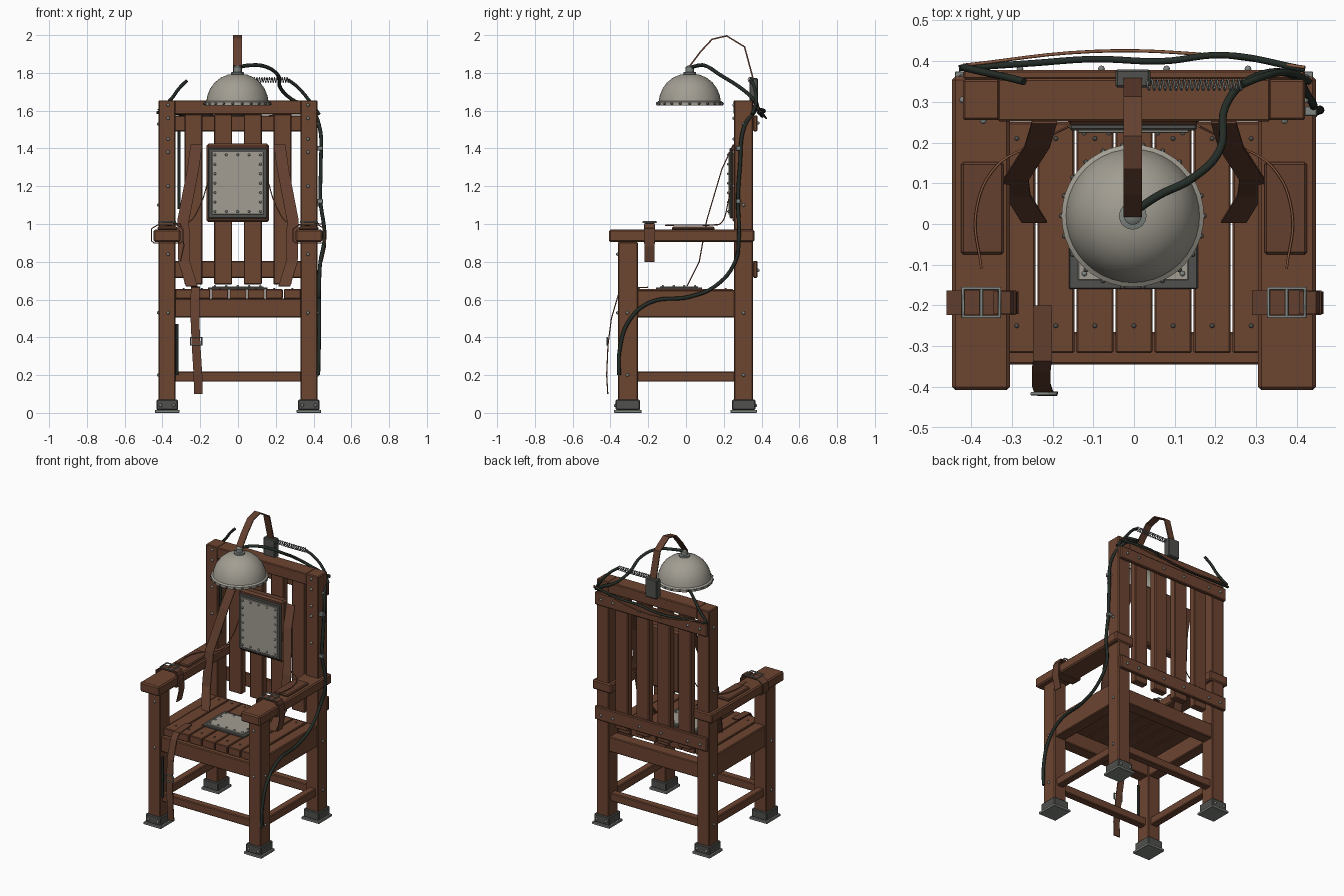
import bpy, bmesh, math
from mathutils import Vector, Matrix

old = bpy.data.objects.get("Cube")
if old:
    bpy.data.objects.remove(old)


def material(name, r, g, b):
    m = bpy.data.materials.new(name)
    m.use_nodes = True
    m.diffuse_color = (r, g, b, 1)
    m.node_tree.nodes["Principled BSDF"].inputs["Base Color"].default_value = (r, g, b, 1)
    return m


WOOD = material("brown wood", 0.15, 0.058, 0.03)
LEATHER = material("brown leather", 0.125, 0.05, 0.028)
PALE = material("pale metal", 0.36, 0.34, 0.29)
STEEL = material("steel", 0.22, 0.24, 0.22)
IRON = material("dark iron", 0.08, 0.08, 0.075)
RUBBER = material("dark rubber", 0.018, 0.026, 0.02)
COPPER = material("copper wire", 0.25, 0.1, 0.05)


def mesh_object(name, bm, mat, smooth=False):
    me = bpy.data.meshes.new(name)
    bmesh.ops.recalc_face_normals(bm, faces=bm.faces)
    bm.to_mesh(me)
    bm.free()
    me.materials.append(mat)
    ob = bpy.data.objects.new(name, me)
    bpy.context.collection.objects.link(ob)
    if smooth:
        for p in me.polygons:
            p.use_smooth = True
    return ob


def box(name, x, y, z, mat=WOOD, bevel=0.005):
    """Box spanning the (low, high) pairs x, y and z."""
    bm = bmesh.new()
    bmesh.ops.create_cube(bm, size=1)
    for v in bm.verts:
        v.co = [sum(r) / 2 + c * (r[1] - r[0]) for r, c in zip((x, y, z), v.co)]
    ob = mesh_object(name, bm, mat)
    if bevel:
        mod = ob.modifiers.new("Bevel", "BEVEL")
        mod.width = bevel
        mod.segments = 1
    return ob


def cord(name, pts, radius, mat, closed=False, smooth=True):
    """Round cord through points."""
    cu = bpy.data.curves.new(name, "CURVE")
    cu.dimensions = "3D"
    cu.bevel_depth = radius
    cu.bevel_resolution = 2
    cu.resolution_u = 6
    cu.use_fill_caps = True
    sp = cu.splines.new("BEZIER")
    sp.bezier_points.add(len(pts) - 1)
    for bp, p in zip(sp.bezier_points, pts):
        bp.co = p
        bp.handle_left_type = bp.handle_right_type = "AUTO" if smooth else "VECTOR"
    sp.use_cyclic_u = closed
    cu.materials.append(mat)
    ob = bpy.data.objects.new(name, cu)
    bpy.context.collection.objects.link(ob)
    return ob


def ribbon(name, pts, width, axis, mat=LEATHER, closed=False, thick=0.006):
    """Flat strap along points, its width lying on the given axis."""
    bm = bmesh.new()
    half = Vector(axis) * width / 2
    rows = [(bm.verts.new(Vector(p) - half), bm.verts.new(Vector(p) + half)) for p in pts]
    pairs = list(zip(rows, rows[1:])) + ([(rows[-1], rows[0])] if closed else [])
    for a, b in pairs:
        bm.faces.new((a[0], a[1], b[1], b[0]))
    ob = mesh_object(name, bm, mat)
    mod = ob.modifiers.new("Thickness", "SOLIDIFY")
    mod.thickness = thick
    mod.offset = 0
    return ob


def studs(name, pts, radius, mat=STEEL):
    bm = bmesh.new()
    for p in pts:
        bmesh.ops.create_uvsphere(bm, u_segments=8, v_segments=5, radius=radius,
                                  matrix=Matrix.Translation(p))
    return mesh_object(name, bm, mat, True)


def lathe(name, profile, centre, mat, steps=40):
    bm = bmesh.new()
    vs = [bm.verts.new((r, 0, z)) for r, z in profile]
    es = [bm.edges.new(e) for e in zip(vs, vs[1:])]
    bmesh.ops.spin(bm, geom=vs + es, cent=(0, 0, 0), axis=(0, 0, 1),
                   angle=math.tau, steps=steps)
    bmesh.ops.remove_doubles(bm, verts=bm.verts, dist=0.0002)
    bmesh.ops.translate(bm, verts=bm.verts, vec=centre)
    ob = mesh_object(name, bm, mat)
    bpy.context.view_layer.objects.active = ob
    ob.select_set(True)
    bpy.ops.object.shade_smooth_by_angle(angle=math.radians(40))
    ob.select_set(False)
    return ob


def ring_pts(x, y, nx, ny):
    """Evenly spaced points round a rectangle."""
    lerp = lambda r, t: r[0] + (r[1] - r[0]) * t
    return ([(lerp(x, i / nx), v) for i in range(nx + 1) for v in y]
            + [(v, lerp(y, i / ny)) for i in range(1, ny) for v in x])


# Legs, feet, arms and side rails
for s, side in ((-1, "right"), (1, "left")):
    def X(a, b):
        return tuple(sorted((s * a, s * b)))
    for end, y, top in (("front", (-0.36, -0.255), 0.905), ("back", (0.255, 0.355), 1.655)):
        box(f"{side}_{end}_leg", X(0.33, 0.42), y, (0.03, top))
        box(f"{side}_{end}_foot", X(0.318, 0.432), (y[0] - 0.012, y[1] + 0.012), (0.015, 0.07), IRON)
        box(f"{side}_{end}_foot_plate", X(0.31, 0.44), (y[0] - 0.02, y[1] + 0.02), (0, 0.016), STEEL, 0.002)
    box(f"{side}_arm", X(0.305, 0.447), (-0.408, 0.362), (0.905, 0.97), bevel=0.008)
    box(f"{side}_arm_pad", X(0.32, 0.425), (-0.075, 0.152), (0.968, 0.986), LEATHER, 0.006)
    box(f"{side}_seat_rail", X(0.335, 0.41), (-0.26, 0.26), (0.505, 0.65))
    box(f"{side}_stretcher", X(0.35, 0.4), (-0.26, 0.26), (0.165, 0.22))

    # Wrist strap with a hanging tail and a buckle
    c = s * 0.375
    loop = [(-0.083, 0.91), (-0.083, 0.975), (-0.05, 0.995), (0.05, 0.995), (0.083, 0.975), (0.083, 0.91), (0.07, 0.9), (-0.07, 0.9)]
    ribbon(f"{side}_wrist_strap", [(c + x, -0.193, z) for x, z in loop], 0.06, (0, 1, 0), closed=True)
    tail = [(0.03, 1.003), (0.07, 1.0), (0.085, 0.96), (0.088, 0.88), (0.07, 0.8)]
    ribbon(f"{side}_wrist_strap_tail", [(c + x, -0.193, z) for x, z in tail], 0.055, (0, 1, 0))
    cord(f"{side}_wrist_buckle", [(c + x, -0.193 + y, 1.01) for x, y in
         ((-0.045, -0.035), (0.045, -0.035), (0.045, 0.035), (-0.045, 0.035))], 0.005, STEEL, True, False)
    cord(f"{side}_wrist_buckle_pin", [(c, -0.228, 1.01), (c, -0.158, 1.01)], 0.004, STEEL)

    # Chest strap and thin arm wire
    ribbon(f"{side}_chest_strap", [(s * x, y, z) for x, y, z in
           ((0.22, 0.25, 1.42), (0.238, 0.19, 1.29), (0.29, 0.11, 1.02), (0.285, 0.07, 0.8), (0.245, 0.005, 0.67))],
           0.062, (1, 0, 0))
    cord(f"{side}_arm_wire", [(s * x, y, z) for x, y, z in
         ((0.16, 0.24, 1.22), (0.2, 0.22, 1.1), (0.26, 0.19, 1.01), (0.34, 0.14, 0.995),
          (0.388, 0.03, 0.995), (0.375, -0.11, 0.993))], 0.003, COPPER)

    # Bolts on the legs and back boards
    px = s * 0.37
    studs(f"{side}_bolts", [(px, -0.361, z) for z in (0.53, 0.84)]
          + [(px, 0.254, z) for z in (1.2, 1.38, 1.45, 1.56, 1.63)]
          + [(s * 0.421, 0.305, z) for z in (0.2, 0.53, 1.1, 1.53)]
          + [(s * 0.421, -0.31, z) for z in (0.2, 0.53)]
          + [(s * x, 0.381, z) for x in (0.08, 0.28, 0.37) for z in (0.755, 1.535)]
          + [(s * x, y, 0.04) for x in (0.34, 0.41) for y in (-0.373, 0.368)], 0.009)

# Cross rails, stretchers and back boards
box("front_seat_rail", (-0.335, 0.335), (-0.345, -0.265), (0.505, 0.605))
box("back_seat_rail", (-0.335, 0.335), (0.265, 0.345), (0.505, 0.605))
for end, y in (("front", -0.31), ("back", 0.305)):
    box(f"{end}_stretcher", (-0.335, 0.335), (y - 0.025, y + 0.025), (0.165, 0.22))
box("top_rail", (-0.335, 0.335), (0.252, 0.357), (1.58, 1.655))
box("upper_back_board", (-0.42, 0.42), (0.355, 0.378), (1.49, 1.575))
box("lower_back_board", (-0.42, 0.42), (0.355, 0.378), (0.715, 0.805))

# Seat and back slats
for i in range(7):
    c = (i - 3) * 0.096
    wide = 0.0455
    box(f"seat_slat_{i + 1}", (c - wide, c + wide), (-0.317, 0.25), (0.604, 0.655), bevel=0.004)
for i in range(4):
    c = (i - 1.5) * 0.157
    box(f"back_slat_{i + 1}", (c - 0.048, c + 0.048), (0.305, 0.353), (0.68, 1.582))
studs("seat_nails", [((i - 3) * 0.096, y, 0.655) for i in range(7) for y in (-0.25, 0.21)], 0.006, IRON)

# Back electrode plate
box("back_pad", (-0.168, 0.165), (0.245, 0.306), (1.01, 1.425), LEATHER, 0.012)
box("back_plate_frame", (-0.158, 0.155), (0.23, 0.247), (1.03, 1.402), IRON)
box("back_plate", (-0.138, 0.135), (0.224, 0.232), (1.05, 1.382), PALE, 0.002)
studs("back_plate_rivets", [(x, 0.224, z) for x, z in ring_pts((-0.122, 0.119), (1.066, 1.366), 4, 6)], 0.007)

# Seat electrode plate
box("seat_plate_frame", (-0.16, 0.157), (-0.16, 0.085), (0.653, 0.664), IRON, 0.003)
box("seat_plate", (-0.137, 0.134), (-0.138, 0.063), (0.662, 0.67), PALE, 0.002)
studs("seat_plate_rivets", [(x, y, 0.67) for x, y in ring_pts((-0.122, 0.119), (-0.122, 0.048), 4, 3)], 0.007)

# Head cap with rim rivets and knob
cap = (-0.003, 0.02, 0)
outer = [(0.175, 1.628), (0.175, 1.645), (0.164, 1.652), (0.159, 1.68), (0.145, 1.715), (0.122, 1.748),
         (0.09, 1.774), (0.05, 1.791), (0, 1.797)]
inner = [(max(r - 0.008, 0), z - 0.008 * (z > 1.63)) for r, z in outer]
lathe("head_cap", inner[::-1] + outer, cap, PALE)
lathe("cap_knob", [(0, 1.785), (0.034, 1.785), (0.034, 1.803), (0.022, 1.806), (0.022, 1.83),
                   (0.012, 1.838), (0, 1.838)], cap, STEEL, 16)
studs("cap_rivets", [(cap[0] + 0.175 * math.cos(a), cap[1] + 0.175 * math.sin(a), 1.637)
                     for a in (i * math.tau / 22 for i in range(22))], 0.007, IRON)

# Strap arch that holds the cap, with its bracket
ribbon("cap_arch", [(-0.003, y, z) for y, z in
       ((0.02, 1.836), (0.075, 1.91), (0.138, 1.978), (0.215, 1.996), (0.31, 1.938), (0.355, 1.77), (0.36, 1.7))],
       0.046, (1, 0, 0), thick=0.008)
box("arch_bracket", (-0.046, 0.04), (0.335, 0.38), (1.645, 1.772), IRON)

# Coil spring beside the bracket
turns, n = 18, 8
spring = cord("spring", [(0.03 + 0.24 * i / (turns * n), 0.342 + 0.013 * math.cos(i * math.tau / n),
              1.763 + 0.013 * math.sin(i * math.tau / n)) for i in range(turns * n + 1)], 0.0025, STEEL)
spring.data.resolution_u = 2
spring.data.bevel_resolution = 1

# Power cables
cord("cap_cable", [(0, 0.03, 1.83), (0.06, 0.07, 1.84), (0.14, 0.11, 1.835), (0.21, 0.18, 1.79), (0.225, 0.29, 1.72),
     (0.285, 0.355, 1.66), (0.38, 0.37, 1.61), (0.43, 0.31, 1.52), (0.438, 0.285, 1.3), (0.436, 0.275, 1.13),
     (0.458, 0.28, 0.93), (0.436, 0.26, 0.8), (0.43, 0.16, 0.675), (0.43, 0.02, 0.615), (0.43, -0.19, 0.585),
     (0.43, -0.3, 0.49), (0.428, -0.352, 0.33), (0.425, -0.355, 0.2)], 0.01, RUBBER)
cord("spring_cable", [(0.265, 0.342, 1.763), (0.31, 0.36, 1.73), (0.38, 0.372, 1.65), (0.43, 0.35, 1.58)], 0.009, RUBBER)
cord("right_top_cable", [(-0.27, 0.35, 1.76), (-0.31, 0.36, 1.72), (-0.355, 0.37, 1.66), (-0.42, 0.385, 1.6)], 0.009, RUBBER)
cord("back_cable", [(-0.43, 0.383, 1.59), (-0.25, 0.395, 1.58), (-0.1, 0.405, 1.57), (0.07, 0.4, 1.585),
     (0.22, 0.415, 1.6), (0.42, 0.38, 1.61)], 0.008, RUBBER)
cord("back_copper_wire", [(-0.42, 0.39, 1.6), (-0.1, 0.424, 1.56), (0.15, 0.418, 1.57), (0.42, 0.385, 1.62)], 0.004, COPPER)
cord("right_post_cable", [(-0.312, 0.262, z) for z in (1.49, 1.35, 1.2, 1.08)], 0.008, RUBBER)
cord("right_leg_cable", [(-0.322, -0.345, z) for z in (0.47, 0.38, 0.3, 0.2)], 0.008, RUBBER)
for z in (1.12, 1.4):
    box("cable_clamp", (0.418, 0.45), (0.265, 0.29), (z - 0.012, z + 0.012), STEEL, 0.003)

# Leg strap hanging over the seat front
ribbon("leg_strap", [(-0.225, -0.2, 0.665), (-0.225, -0.335, 0.66), (-0.228, -0.36, 0.62), (-0.228, -0.395, 0.5),
       (-0.222, -0.413, 0.36), (-0.212, -0.42, 0.2), (-0.21, -0.414, 0.1)], 0.046, (1, 0, 0))
cord("leg_buckle", [(-0.222 + x, -0.417, 0.38 + z) for x, z in
     ((-0.03, -0.02), (0.03, -0.02), (0.03, 0.02), (-0.03, 0.02))], 0.004, STEEL, True, False)
